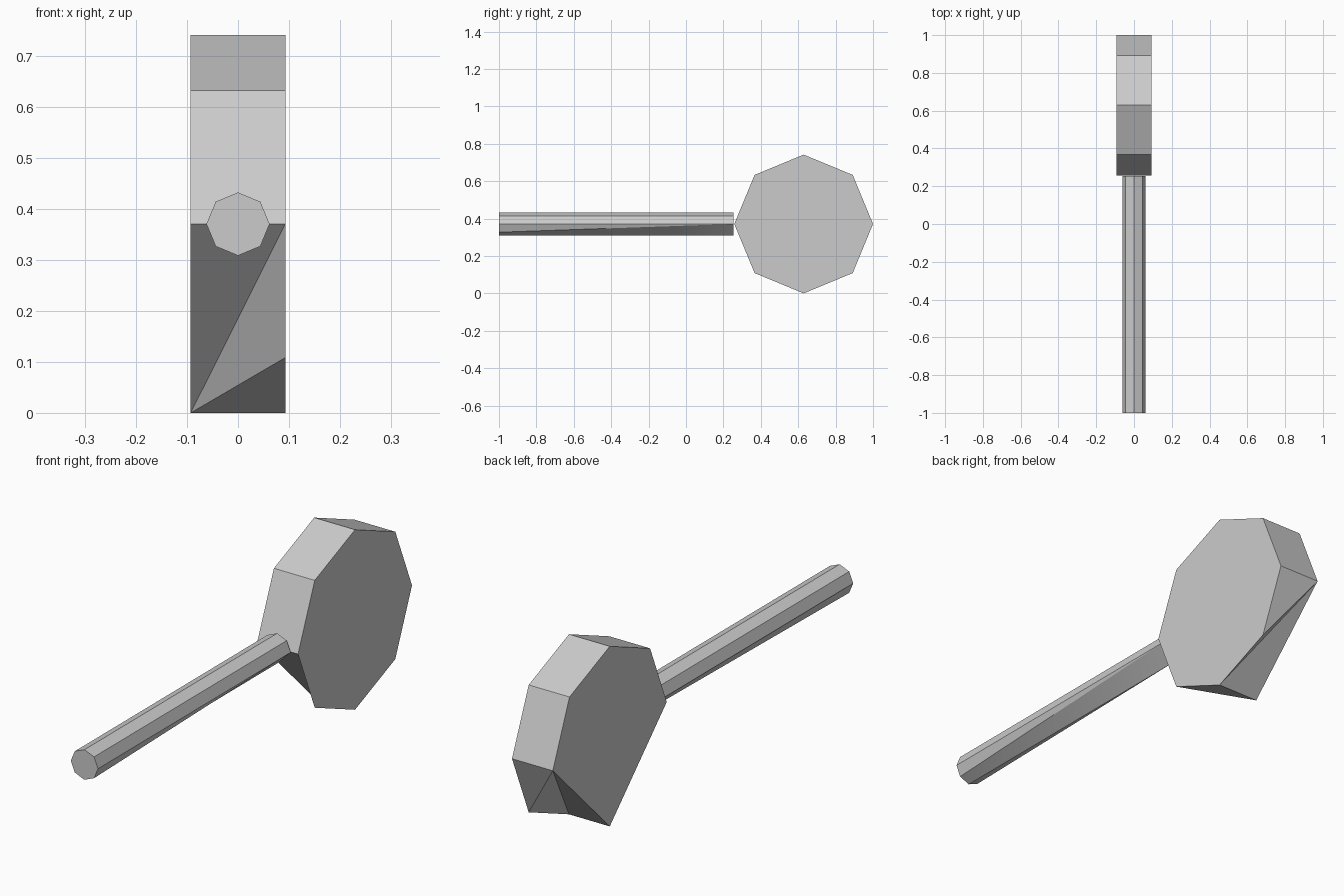
import bpy
import bmesh
from math import cos, sin, pi, radians

cube = bpy.data.objects.get("Cube")
if cube:
    bpy.data.objects.remove(cube, do_unlink=True)

GREY = (0.6, 0.6, 0.6, 1)
mat = bpy.data.materials.new("plain grey")
mat.use_nodes = True
mat.diffuse_color = GREY
mat.node_tree.nodes["Principled BSDF"].inputs["Base Color"].default_value = GREY

E, NE, N, NW, W, SW, S, SE = range(8)
CENTRE_Z = 0.371


def chipped_octagon(name, radius, depth, place):
    """Octagonal prism whose far end lacks its two lower corners."""
    bm = bmesh.new()

    def corner(k, w):
        a = k * pi / 4
        return bm.verts.new(place(radius * cos(a), radius * sin(a), w))

    near = [corner(k, 0) for k in range(8)]
    far = {k: corner(k, depth) for k in (E, NE, N, NW, W, S)}
    # End caps
    bm.faces.new(near)
    bm.faces.new(list(far.values()))
    # Whole upper sides
    for k in (E, NE, N, NW):
        bm.faces.new((near[k], near[k + 1], far[k + 1], far[k]))
    # Chipped lower sides
    for tri in ((near[W], far[W], far[S]), (near[W], far[S], near[SW]),
                (near[SW], far[S], near[S]), (near[E], far[E], near[SE]),
                (near[SE], far[E], near[S]), (near[S], far[E], far[S])):
        bm.faces.new(tri)
    bmesh.ops.recalc_face_normals(bm, faces=bm.faces)

    mesh = bpy.data.meshes.new(name)
    bm.to_mesh(mesh)
    bm.free()
    mesh.materials.append(mat)
    obj = bpy.data.objects.new(name, mesh)
    bpy.context.collection.objects.link(obj)
    bpy.ops.object.select_all(action="DESELECT")
    obj.select_set(True)
    bpy.context.view_layer.objects.active = obj
    bpy.ops.object.shade_smooth_by_angle(angle=radians(30))
    return obj


# Broad disc-shaped head, full end on +x
chipped_octagon("head", 0.371, 0.186,
                lambda u, v, w: (0.093 - w, 0.629 + u, CENTRE_Z + v))
# Long handle, full end at the front
chipped_octagon("handle", 0.062, 1.255,
                lambda u, v, w: (u, w - 1, CENTRE_Z + v))
